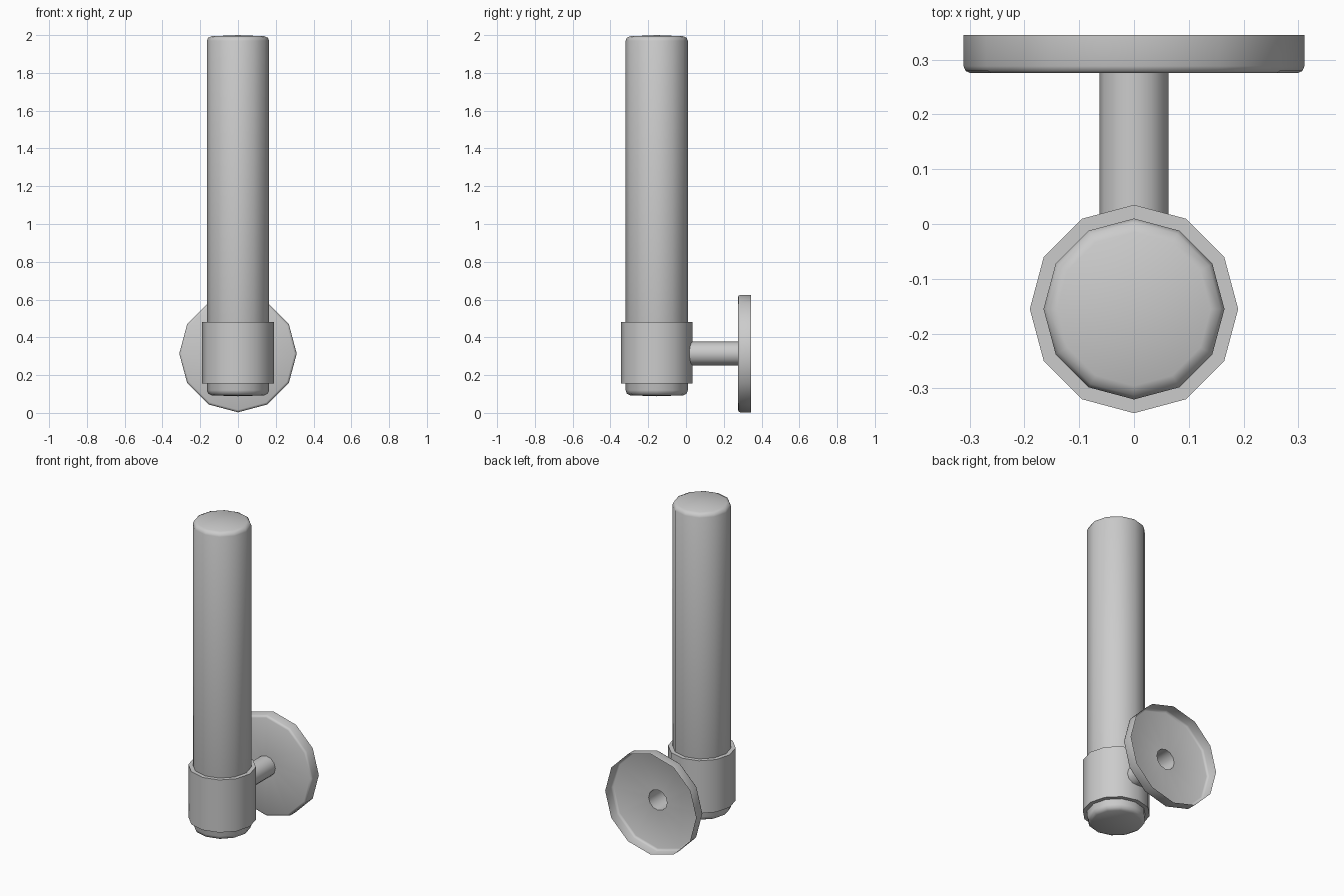
import bpy, bmesh, math
from mathutils import Matrix

if "Cube" in bpy.data.objects:
    bpy.data.objects.remove(bpy.data.objects["Cube"])

SIDES = 12
AXIS_Y = -0.155     # vertical lamp axis
MOUNT_Z = 0.314     # height of the wall mount

metal = bpy.data.materials.new("grey metal")
metal.use_nodes = True
GREY = (0.6, 0.6, 0.6, 1)
metal.diffuse_color = GREY
metal.node_tree.nodes["Principled BSDF"].inputs["Base Color"].default_value = GREY


def lathe(name, profile, location, along_y=False, angle=40):
    """Turn a (radius, height) profile; radius 0 closes to a point."""
    bm = bmesh.new()
    rings = []
    for r, h in profile:
        if r == 0:
            rings.append([bm.verts.new((0, 0, h))] * SIDES)
        else:
            rings.append([bm.verts.new((r * math.cos(math.tau * i / SIDES),
                                        r * math.sin(math.tau * i / SIDES), h))
                          for i in range(SIDES)])
    for low, high in zip(rings, rings[1:]):
        for i in range(SIDES):
            j = (i + 1) % SIDES
            corners = dict.fromkeys((low[i], low[j], high[j], high[i]))
            bm.faces.new(list(corners))
    if along_y:
        bm.transform(Matrix.Rotation(-math.pi / 2, 4, "X"))
    mesh = bpy.data.meshes.new(name)
    bm.to_mesh(mesh)
    bm.free()
    mesh.materials.append(metal)
    obj = bpy.data.objects.new(name, mesh)
    obj.location = location
    bpy.context.collection.objects.link(obj)
    bpy.ops.object.select_all(action="DESELECT")
    obj.select_set(True)
    bpy.context.view_layer.objects.active = obj
    bpy.ops.object.shade_smooth_by_angle(angle=math.radians(angle))
    return obj


# Long tube with softly domed ends
lathe("lamp_tube",
      [(0, 0.088), (0.14, 0.093), (0.158, 0.102), (0.165, 0.12),
       (0.165, 1.97), (0.158, 1.986), (0.14, 1.994), (0, 2.0)],
      (0, AXIS_Y, 0), angle=60)

# Collar around the lower end
lathe("collar",
      [(0.16, 0.155), (0.19, 0.155), (0.19, 0.48), (0.16, 0.48)],
      (0, AXIS_Y, 0))

# Hollow arm from the collar to the wall plate
lathe("arm", [(0.063, 0.0), (0.063, 0.275)], (0, 0, MOUNT_Z), along_y=True)

# Wall plate: shallow cup, open at the back, pierced for the arm
lathe("wall_plate",
      [(0.063, 0.275), (0.298, 0.275), (0.307, 0.279), (0.311, 0.288), (0.311, 0.345)],
      (0, 0, MOUNT_Z), along_y=True, angle=60)
